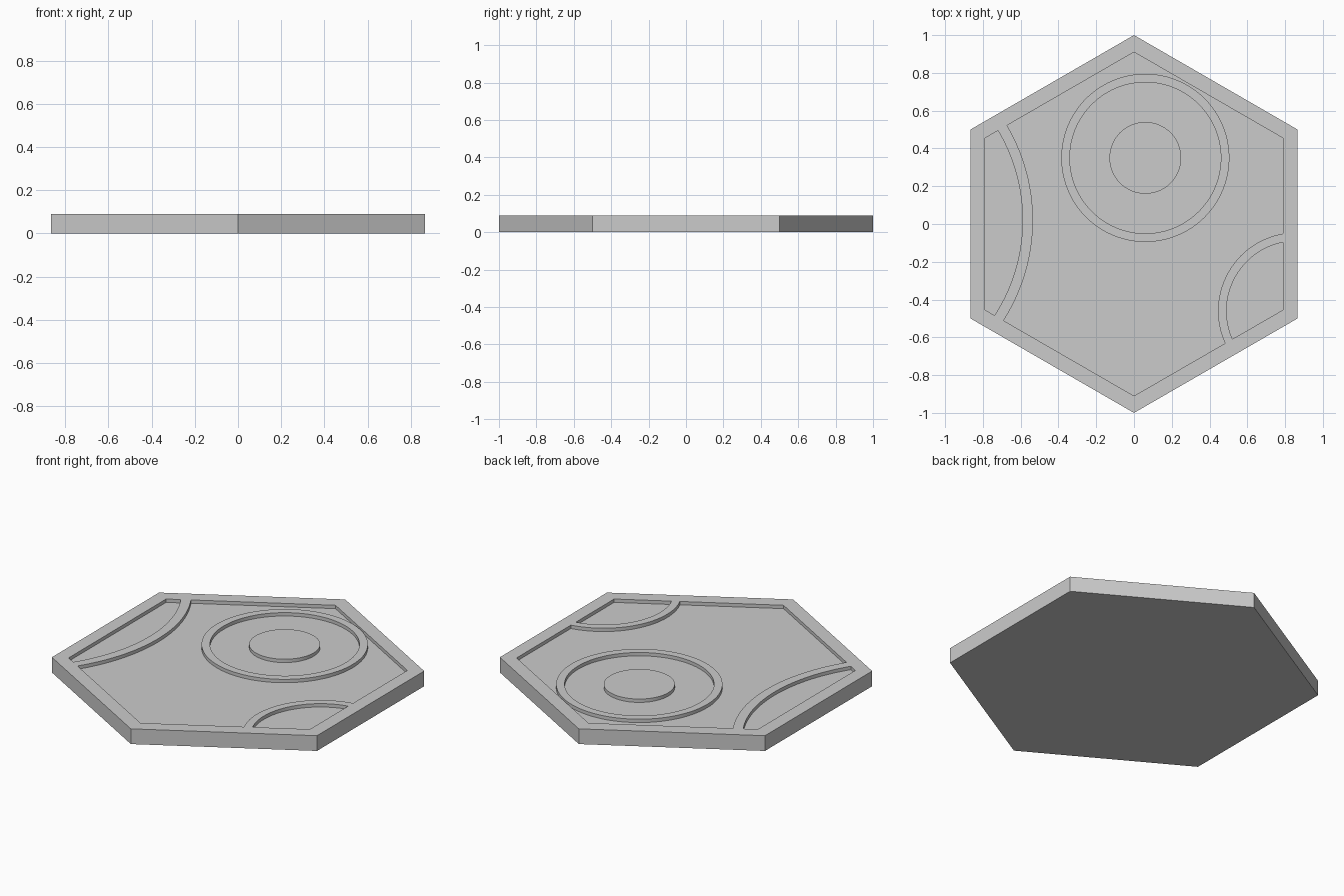
import bpy, bmesh
from math import cos, sin, radians, pi
from mathutils import Vector

if "Cube" in bpy.data.objects:
    bpy.data.objects.remove(bpy.data.objects["Cube"])

TOP, FLOOR = 0.09, 0.07
OUTER_R, INNER_R = 1.0, 0.91
APOTHEM = INNER_R * cos(pi / 6)


def finish(bm, name, smooth=False):
    bmesh.ops.recalc_face_normals(bm, faces=bm.faces)
    mesh = bpy.data.meshes.new(name)
    bm.to_mesh(mesh)
    bm.free()
    obj = bpy.data.objects.new(name, mesh)
    bpy.context.collection.objects.link(obj)
    if smooth:
        bpy.ops.object.select_all(action='DESELECT')
        obj.select_set(True)
        bpy.context.view_layer.objects.active = obj
        bpy.ops.object.shade_smooth_by_angle(angle=radians(30))
    return obj


def loop(bm, r, z, n, cx=0, cy=0, start=0.0):
    return [bm.verts.new((cx + r * cos(start + 2 * pi * i / n),
                          cy + r * sin(start + 2 * pi * i / n), z)) for i in range(n)]


def bridge(bm, a, b):
    n = len(a)
    for i in range(n):
        j = (i + 1) % n
        bm.faces.new((a[i], a[j], b[j], b[i]))


def clip_to_tray(bm):
    # Trim everything that lies beyond the six inner walls
    for k in range(6):
        d = Vector((cos(k * pi / 3), sin(k * pi / 3), 0))
        bmesh.ops.bisect_plane(bm, geom=bm.verts[:] + bm.edges[:] + bm.faces[:],
                               plane_co=d * APOTHEM, plane_no=d, clear_outer=True)


def crater_ring(name, cx, cy, r_in, r_out, n=96):
    bm = bmesh.new()
    profile = [(r_out, FLOOR), (r_out, TOP), (r_in, TOP), (r_in, FLOOR)]
    loops = [loop(bm, r, z, n, cx, cy) for r, z in profile]
    for i in range(4):
        bridge(bm, loops[i], loops[(i + 1) % 4])
    bmesh.ops.recalc_face_normals(bm, faces=bm.faces)
    clip_to_tray(bm)
    return finish(bm, name, True)


# Hexagonal tile with a shallow recessed tray
bm = bmesh.new()
profile = [(OUTER_R, 0), (OUTER_R, TOP), (INNER_R, TOP), (INNER_R, FLOOR)]
loops = [loop(bm, r, z, 6, start=pi / 6) for r, z in profile]
for a, b in zip(loops, loops[1:]):
    bridge(bm, a, b)
bm.faces.new(loops[0])
bm.faces.new(loops[-1])
finish(bm, "hex_tile")

# Raised crater rings, cut off where they meet the tile border
crater_ring("main_crater_ring", 0.06, 0.35, 0.40, 0.445)
crater_ring("side_crater_ring", -1.52, 0.02, 0.93, 0.985, 192)
crater_ring("corner_crater_ring", 0.86, -0.46, 0.37, 0.415)

# Raised disc in the middle of the main crater
bm = bmesh.new()
low = loop(bm, 0.19, FLOOR, 64, 0.06, 0.35)
high = loop(bm, 0.19, TOP, 64, 0.06, 0.35)
bridge(bm, low, high)
bm.faces.new(high)
bm.faces.new(low)
finish(bm, "crater_centre_disc", True)
